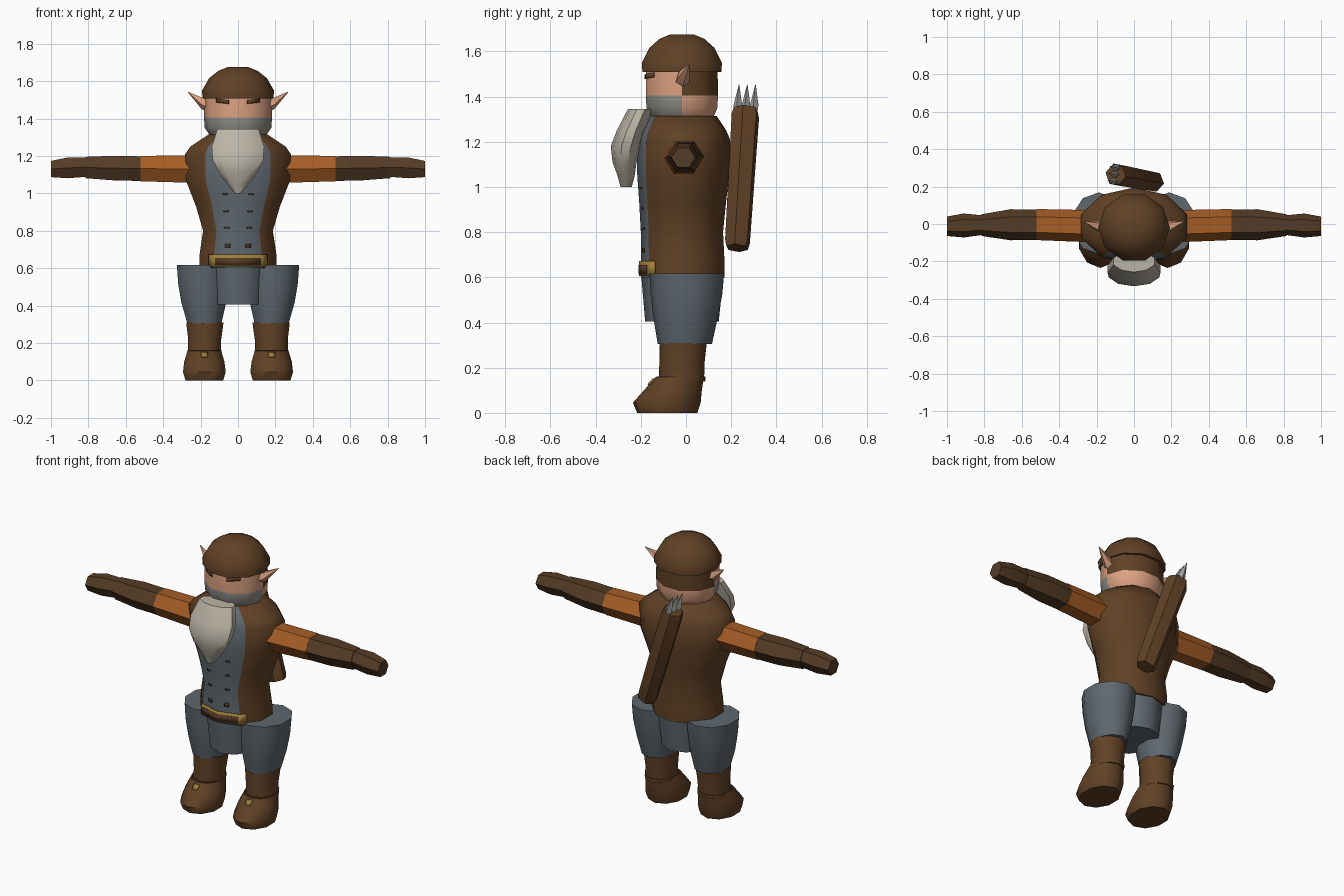
import bpy, bmesh, math
from mathutils import Vector

old = bpy.data.objects.get("Cube")
if old:
    bpy.data.objects.remove(old, do_unlink=True)


def material(name, r, g, b):
    m = bpy.data.materials.new(name)
    m.use_nodes = True
    m.diffuse_color = (r, g, b, 1)
    m.node_tree.nodes["Principled BSDF"].inputs["Base Color"].default_value = (r, g, b, 1)
    return m


BROWN = material("leather_brown", .118, .053, .019)
DARK = material("dark_brown", .09, .045, .019)
ORANGE = material("sleeve_orange", .38, .11, .019)
GREY = material("cloth_grey", .115, .138, .158)
SKIN = material("skin", .72, .36, .22)
BEARD = material("beard_pale", .50, .46, .385)
STUBBLE = material("beard_shadow", .29, .28, .25)
GOLD = material("buckle_gold", .35, .21, .045)
STEEL = material("arrow_steel", .36, .36, .35)


def finish(name, bm, mats, angle=45):
    bmesh.ops.recalc_face_normals(bm, faces=bm.faces)
    me = bpy.data.meshes.new(name)
    bm.to_mesh(me)
    bm.free()
    for m in mats:
        me.materials.append(m)
    me.shade_smooth()
    me.set_sharp_from_angle(angle=math.radians(angle))
    ob = bpy.data.objects.new(name, me)
    bpy.context.collection.objects.link(ob)
    return ob


def corner(k, n, front):
    """Unit corner of an n-gon, with a corner at the front or at the side."""
    a = 2 * math.pi * k / n - (math.pi / 2 if front else 0)
    return math.cos(a), math.sin(a)


def loft(name, rings, mats, n=10, front=True, rule=None, along_x=0, angle=45):
    """Rings are (height, half width, half depth, centre, centre).
    along_x = 1 or -1 lays the loft sideways: (x, half y, half z, y, z)."""
    bm = bmesh.new()
    rows = []
    for h, a, b, ca, cb in rings:
        row = []
        for k in range(n):
            c, s = corner(k, n, front)
            p, q = ca + a * c, cb + b * s
            row.append(bm.verts.new((along_x * h, p, q) if along_x else (p, q, h)))
        rows.append(row)
    for i in range(len(rows) - 1):
        for k in range(n):
            j = (k + 1) % n
            f = bm.faces.new((rows[i][k], rows[i][j], rows[i + 1][j], rows[i + 1][k]))
            if rule:
                f.material_index = rule(i, k)
    bm.faces.new(rows[0])
    bm.faces.new(rows[-1])
    return finish(name, bm, mats, angle)


def front_y(rings, x, z, front, n=10):
    """Depth of the front surface of a loft at x, z."""
    for lo, hi in zip(rings, rings[1:]):
        if lo[0] <= z <= hi[0]:
            t = (z - lo[0]) / (hi[0] - lo[0])
            _, a, b, ca, cb = [u + (v - u) * t for u, v in zip(lo, hi)]
            break
    pts = sorted(((a * c + ca, b * s + cb) for c, s in
                  (corner(k, n, front) for k in range(n)) if s < .01))
    for (x0, y0), (x1, y1) in zip(pts, pts[1:]):
        if x0 <= x <= x1 and x1 > x0:
            return y0 + (y1 - y0) * (x - x0) / (x1 - x0)
    return cb


def plate(name, rings, xs, z0, z1, mat, front=True, out=.005, rise=0):
    """Thin strip that follows the front of a loft; rise slants it."""
    bm = bmesh.new()
    cols = []
    for x in xs:
        d = rise * abs(x)
        cols.append([bm.verts.new((x, front_y(rings, x, z + d, front) - out, z + d))
                     for z in (z0, z1)])
    for a, b in zip(cols, cols[1:]):
        bm.faces.new((a[0], b[0], b[1], a[1]))
    ob = finish(name, bm, [mat])
    mod = ob.modifiers.new("thickness", "SOLIDIFY")
    mod.thickness = .005
    mod.offset = 0
    return ob


# Torso: coat with a grey vest on the two front faces
torso = [(.60, .218, .185, 0, -.015), (.68, .215, .185, 0, -.015),
         (.80, .196, .182, 0, -.018), (.93, .236, .192, 0, -.015),
         (1.07, .293, .205, 0, -.012), (1.21, .297, .205, 0, -.010),
         (1.25, .268, .19, 0, -.012), (1.315, .165, .15, 0, -.015)]
loft("torso", torso, [BROWN, GREY], rule=lambda i, k: int(k in (0, 9)), angle=50)

# Belt buckle and vest buttons
plate("belt_buckle", torso, (-.155, -.128, 0, .128, .155), .605, .672, GOLD)
plate("buckle_plate", torso, (-.122, 0, .122), .615, .655, DARK, out=.008)
for row, z in enumerate((.72, .815, .905, .995)):
    h = .010 if row == 0 else .004
    for s in (-1, 1):
        x = s * (.055 + .005 * row)
        plate("vest_button", torso, (x - .013, x + .013), z - h, z + h, DARK)

# Head: stubble in front, hair behind
head = [(1.28, .125, .12, 0, -.015), (1.31, .15, .145, 0, -.015),
        (1.35, .178, .165, 0, -.018), (1.405, .182, .168, 0, -.018),
        (1.515, .182, .166, 0, -.018)]


def head_colour(i, k):
    if k < 5:
        return 2 if i == 3 else 0
    return 0 if i == 3 else 1


loft("head", head, [SKIN, STUBBLE, BROWN], front=False, rule=head_colour)
for s in (-1, 1):
    xs = sorted(s * x for x in (.05, .075, .115))
    plate("eyebrow", head, xs, 1.472, 1.492, BROWN, front=False, rise=.12)

# Cap
loft("cap", [(1.508, .190, .184, 0, -.018), (1.55, .192, .186, 0, -.018),
             (1.615, .155, .152, 0, -.018), (1.655, .105, .105, 0, -.018),
             (1.675, .055, .055, 0, -.018)], [BROWN], front=False)

# Beard
loft("beard", [(1.0, .018, .025, 0, -.265), (1.05, .062, .038, 0, -.265),
               (1.11, .108, .053, 0, -.272), (1.18, .142, .068, 0, -.265),
               (1.25, .148, .064, 0, -.242), (1.345, .115, .058, 0, -.199)],
     [BEARD], angle=50)

# Hips
loft("hips", [(.405, .145, .163, 0, -.018), (.62, .168, .183, 0, -.016)], [GREY])


# Limbs and ears, built for each side
for side, s in (("left", 1), ("right", -1)):
    loft(side + "_ear", [(.155, .034, .036, -.018, 1.468), (.195, .03, .034, -.012, 1.485),
                         (.268, .002, .002, .014, 1.542)],
         [SKIN], n=5, along_x=s, angle=30)
    loft(side + "_sleeve", [(.22, .086, .086, -.012, 1.13), (.52, .083, .078, -.003, 1.132)],
         [ORANGE], n=6, front=False, along_x=s, angle=20)
    loft(side + "_forearm", [(.52, .081, .076, -.004, 1.132), (.66, .083, .076, -.004, 1.135),
                             (.815, .058, .066, -.006, 1.138)],
         [DARK], n=6, front=False, along_x=s, angle=20)
    loft(side + "_hand", [(.815, .053, .06, -.006, 1.14), (.91, .064, .064, -.008, 1.136),
                          (1.0, .052, .05, -.012, 1.13)],
         [DARK], n=6, front=False, along_x=s, angle=20)

    loft(side + "_thigh", [(.305, .096, .12, .18 * s, -.005), (.42, .127, .142, .183 * s, -.002),
                           (.52, .14, .158, .187 * s, .002), (.617, .146, .165, .188 * s, .004)],
         [GREY])
    loft(side + "_boot_shaft", [(.14, .092, .1, .18 * s, -.02), (.22, .093, .1, .178 * s, -.018),
                                (.31, .105, .104, .177 * s, -.012)], [BROWN])
    loft(side + "_boot_cuff", [(.14, .093, .106, .18 * s, -.021),
                               (.162, .096, .108, .18 * s, -.022)], [BROWN])
    foot = [(0, .106, .133, .18 * s, -.083), (.045, .12, .15, .18 * s, -.085),
            (.10, .113, .128, .18 * s, -.058), (.158, .095, .107, .18 * s, -.028)]
    loft(side + "_foot", foot, [BROWN])
    plate(side + "_boot_buckle", foot, (.18 * s - .018, .18 * s, .18 * s + .018),
          .125, .15, GOLD)

# Quiver slung across the back, with three arrows
low, high = Vector((.108, .226, .73)), Vector((-.095, .264, 1.335))
axis = high - low
turn = axis.to_track_quat("Z", "Y")
quiver = loft("quiver", [(0, .05, .056, 0, 0), (.03, .058, .062, 0, 0),
                         (axis.length - .02, .064, .068, 0, 0),
                         (axis.length + .01, .055, .058, 0, 0)], [BROWN], n=6, angle=20)
quiver.location = low
quiver.rotation_mode = "QUATERNION"
quiver.rotation_quaternion = turn
for x in (-.037, 0, .037):
    arrow = loft("arrow", [(-.03, .014, .018, 0, 0), (.03, .019, .022, 0, 0),
                           (.125, .001, .001, 0, 0)], [STEEL], n=4, angle=20)
    arrow.location = high + turn @ Vector((x, 0, 0))
    arrow.rotation_mode = "QUATERNION"
    arrow.rotation_quaternion = turn
